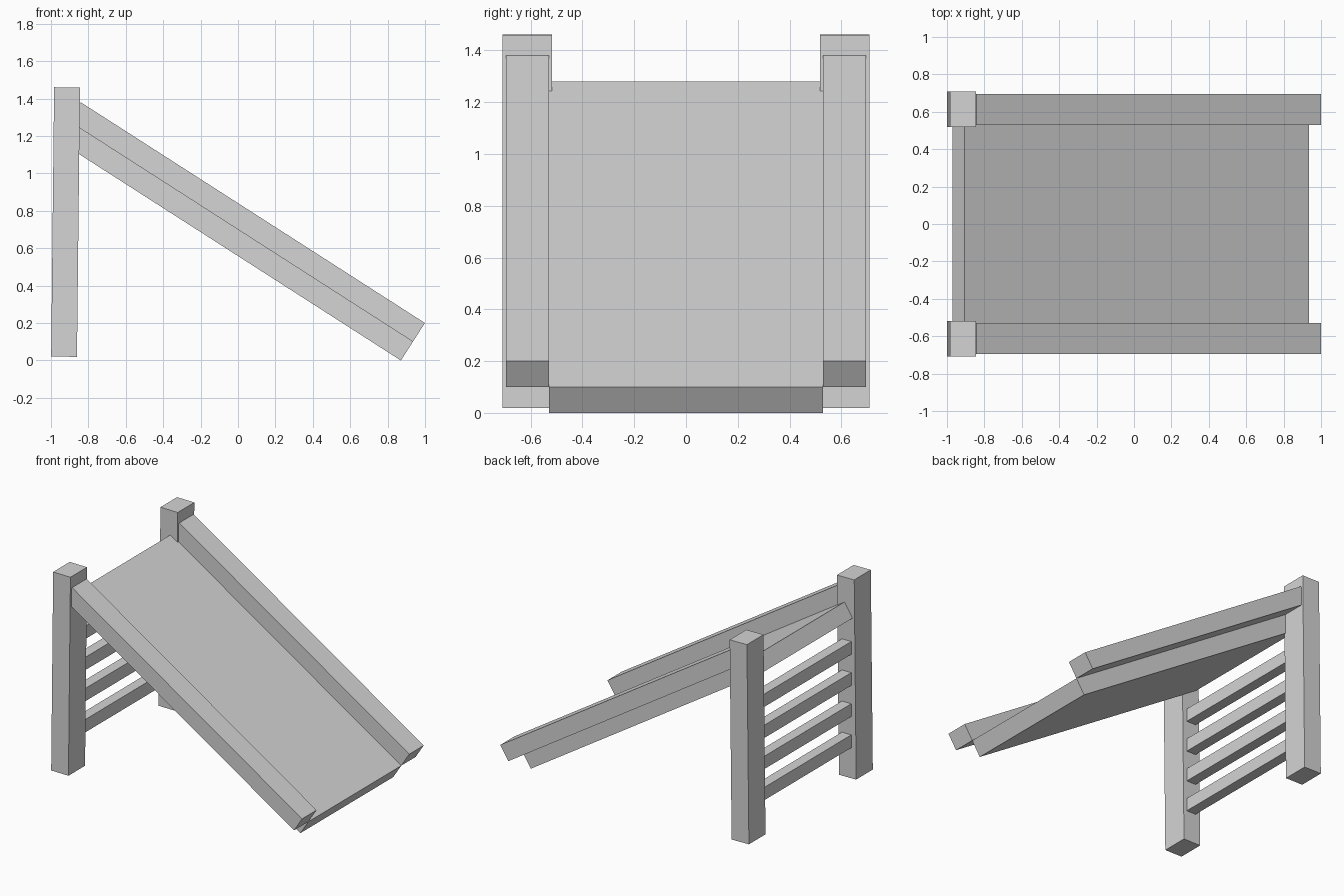
import bpy
from math import atan2, hypot
from mathutils import Matrix, Vector

cube = bpy.data.objects.get("Cube")
if cube:
    bpy.data.objects.remove(cube, do_unlink=True)

grey = bpy.data.materials.new("plain_grey")
grey.use_nodes = True
colour = (0.66, 0.66, 0.66, 1)
grey.diffuse_color = colour
grey.node_tree.nodes["Principled BSDF"].inputs["Base Color"].default_value = colour


def box(name, centre, size, pitch=0.0):
    """Flat-faced box, pitched about the y axis."""
    bpy.ops.mesh.primitive_cube_add(size=1)
    ob = bpy.context.object
    ob.name = ob.data.name = name
    ob.data.transform(Matrix.Diagonal((*size, 1)))
    ob.rotation_euler.y = pitch
    ob.location = centre
    ob.data.materials.append(grey)
    return ob


# Sliding surface runs from the high edge to the low edge
high, low = Vector((-0.905, 0, 1.28)), Vector((0.935, 0, 0.10))
run = low - high
length = run.length
pitch = atan2(-run.z, run.x)
normal = Vector((-run.z, 0, run.x)).normalized()
middle = (high + low) / 2
thick = 0.119

# Slide bed lies under the surface
box("slide_bed", middle - normal * thick / 2, (length, 1.06, thick), pitch)

for side, sign in (("left", 1), ("right", -1)):
    # Side rails sit above the bed, along its edges
    rail_centre = middle + normal * thick / 2 + Vector((0, sign * 0.612, 0))
    box("rail_" + side, rail_centre, (length, 0.165, thick), pitch)
    # Upright posts lean very slightly towards the slide
    box("post_" + side, (-0.922, sign * 0.613, 0.74), (0.138, 0.19, 1.44), 0.011)

# Ladder rungs between the posts
for i in range(4):
    z = 0.287 + 0.225 * i
    box(f"rung_{i + 1}", (-0.922, 0, z), (0.075, 1.08, 0.093))
